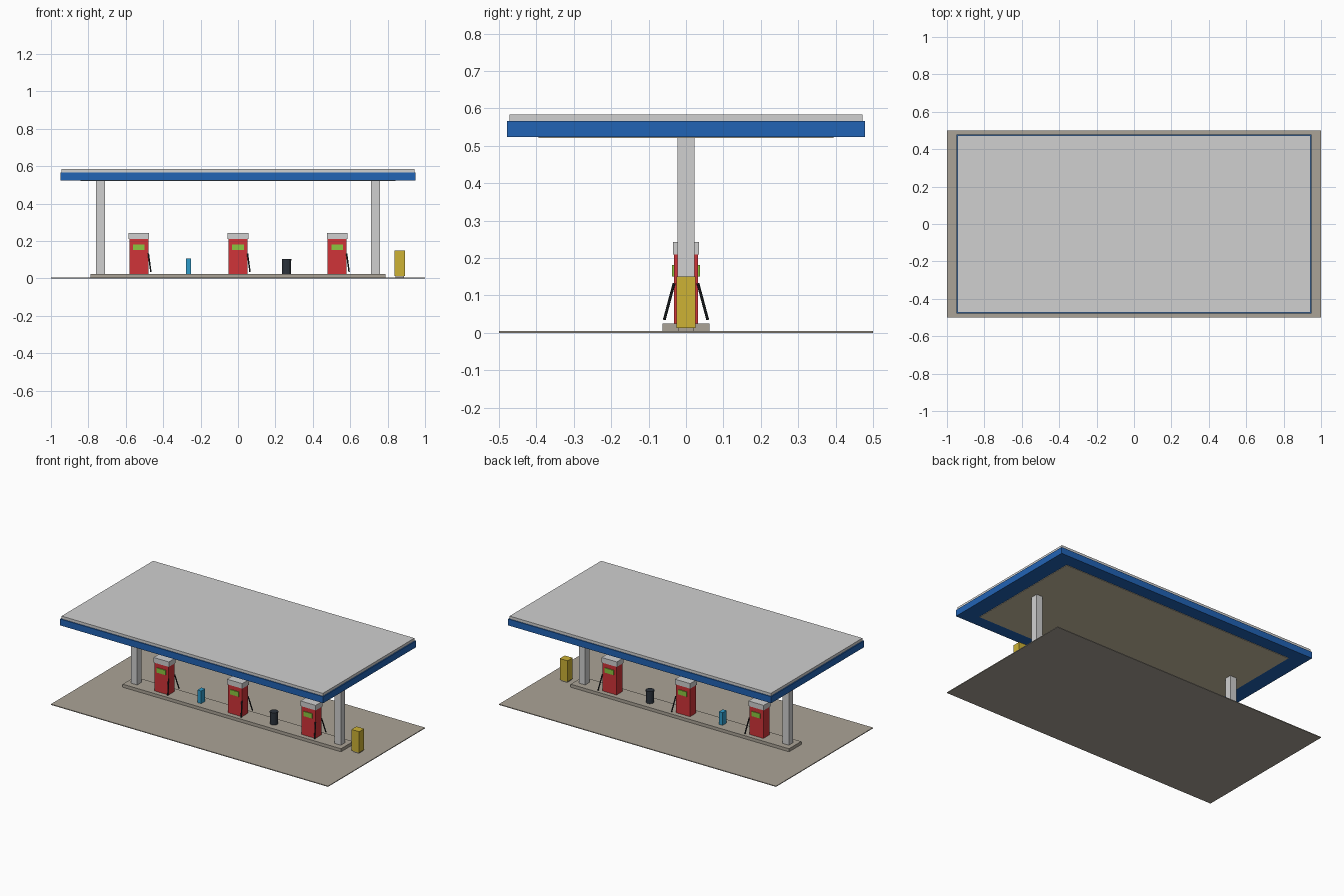
import bpy
from mathutils import Vector

cube = bpy.data.objects.get("Cube")
if cube:
    bpy.data.objects.remove(cube, do_unlink=True)


def material(name, hex_code):
    """Flat material from an sRGB hex colour."""
    srgb = [int(hex_code[i:i + 2], 16) / 255 for i in (0, 2, 4)]
    linear = [c / 12.92 if c < 0.04 else ((c + 0.055) / 1.055) ** 2.4 for c in srgb]
    mat = bpy.data.materials.new(name)
    mat.use_nodes = True
    mat.diffuse_color = (*linear, 1)
    mat.node_tree.nodes["Principled BSDF"].inputs["Base Color"].default_value = (*linear, 1)
    return mat


concrete = material("concrete", "ABA497")
white = material("light grey paint", "D0D0D0")
blue = material("canopy blue", "2163B5")
red = material("pump red", "D03438")
green = material("display green", "8CC640")
rubber = material("hose black", "22262A")
bin_grey = material("bin charcoal", "2C333C")
cyan = material("washer blue", "2F9CCB")
yellow = material("cabinet yellow", "CDB235")
cream = material("soffit cream", "CCC0A4")


def finish(name, mat):
    obj = bpy.context.object
    obj.name = name
    obj.data.name = name
    obj.data.materials.append(mat)
    return obj


def box(name, mat, x, y, half_x, half_y, bottom, top):
    bpy.ops.mesh.primitive_cube_add(size=2, location=(x, y, (bottom + top) / 2))
    obj = finish(name, mat)
    obj.scale = (half_x, half_y, (top - bottom) / 2)
    return obj


def rod(name, mat, start, end, radius, sides):
    start, end = Vector(start), Vector(end)
    axis = end - start
    bpy.ops.mesh.primitive_cylinder_add(vertices=sides, radius=radius, depth=axis.length,
                                        location=(start + end) / 2)
    obj = finish(name, mat)
    obj.rotation_euler = axis.to_track_quat("Z", "Y").to_euler()
    return obj


SLAB = 0.005
ISLAND = 0.025
CANOPY = 0.524

# Forecourt and pump island
box("forecourt", concrete, 0, 0, 1, 0.5, 0, SLAB)
box("pump_island", concrete, 0, 0, 0.788, 0.063, SLAB, ISLAND)

# Canopy: fascia, roof and underside panel
box("canopy_fascia", blue, 0, 0, 0.95, 0.478, CANOPY, 0.566)
box("canopy_roof", white, 0, 0, 0.943, 0.472, 0.566, 0.584)
box("canopy_soffit", cream, 0, 0, 0.842, 0.394, CANOPY - 0.003, CANOPY)

# Columns
for side, label in ((-1, "right"), (1, "left")):
    box(f"{label}_column", white, side * 0.735, 0, 0.023, 0.023, ISLAND, CANOPY)

# Fuel pumps, each served from the front and the back
for x, label in ((-0.53, "right"), (0, "middle"), (0.53, "left")):
    box(f"{label}_pump_body", red, x, 0, 0.051, 0.032, ISLAND, 0.21)
    box(f"{label}_pump_cap", white, x, 0, 0.055, 0.035, 0.21, 0.243)
    for side, face in ((-1, "front"), (1, "back")):
        box(f"{label}_pump_{face}_display", green, x, side * 0.0345, 0.031, 0.0025, 0.151, 0.182)
        rod(f"{label}_pump_{face}_hose", rubber,
            (x + 0.051, side * 0.032, 0.132), (x + 0.064, side * 0.058, 0.035), 0.004, 8)

# Washer stand, waste bin and service cabinet
box("washer_stand", cyan, -0.265, 0, 0.0135, 0.02, ISLAND, 0.107)
rod("waste_bin", bin_grey, (0.26, 0, ISLAND), (0.26, 0, 0.097), 0.024, 12)
rod("waste_bin_lid", bin_grey, (0.26, 0, 0.097), (0.26, 0, 0.105), 0.026, 12)
box("cabinet_plinth", concrete, 0.865, 0, 0.022, 0.02, SLAB, 0.013)
box("service_cabinet", yellow, 0.865, 0, 0.028, 0.026, 0.013, 0.15)
